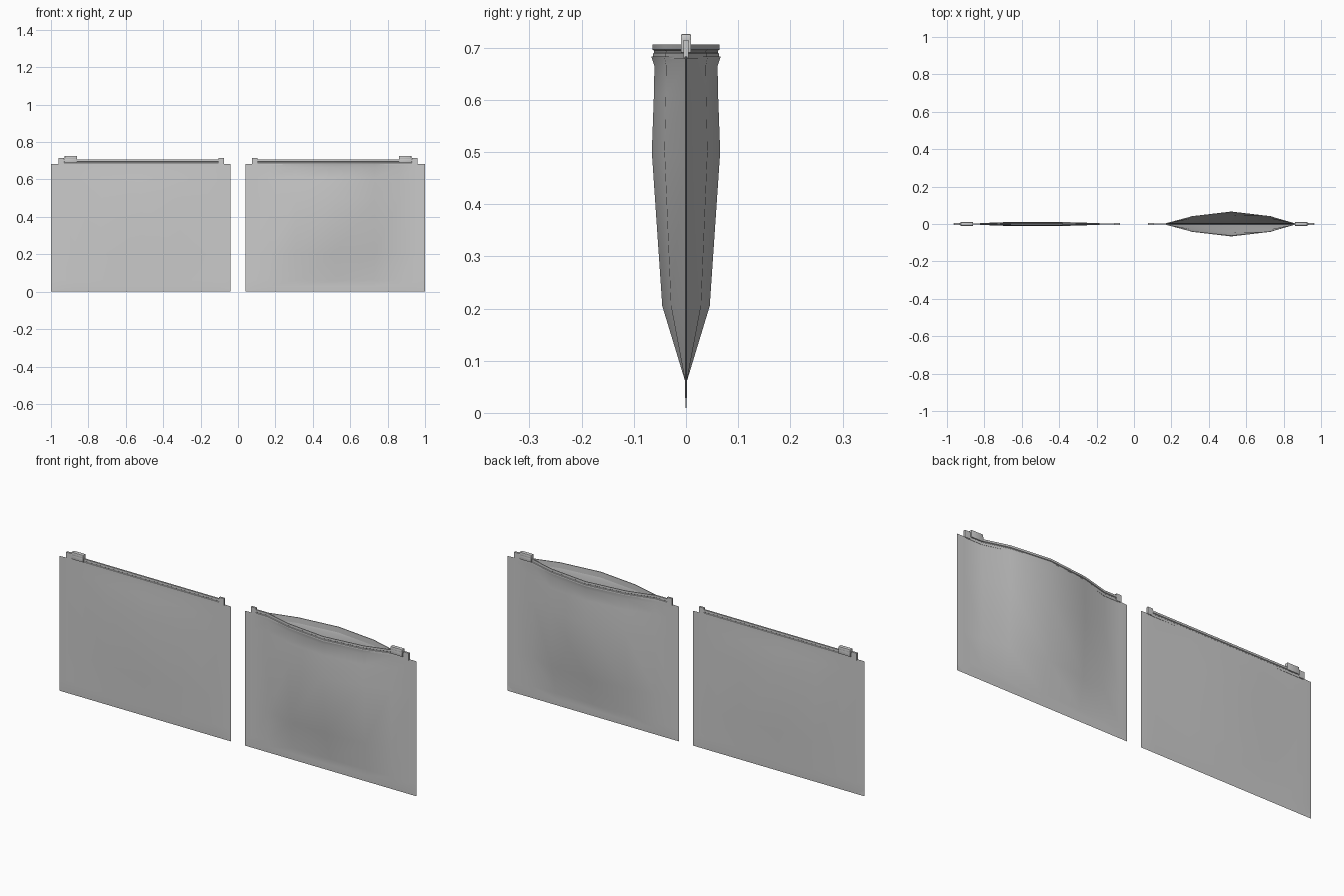
import bpy, bmesh, math

if "Cube" in bpy.data.objects:
    bpy.data.objects.remove(bpy.data.objects["Cube"])


def interp(points, t):
    if t <= points[0][0]:
        return points[0][1]
    for (a, va), (b, vb) in zip(points, points[1:]):
        if t <= b:
            return va + (vb - va) * (t - a) / (b - a)
    return points[-1][1]


def finish(bm, name, angle=30):
    bmesh.ops.remove_doubles(bm, verts=bm.verts, dist=1e-5)
    bmesh.ops.recalc_face_normals(bm, faces=bm.faces)
    me = bpy.data.meshes.new(name)
    bm.to_mesh(me)
    bm.free()
    ob = bpy.data.objects.new(name, me)
    bpy.context.collection.objects.link(ob)
    bpy.context.view_layer.objects.active = ob
    ob.select_set(True)
    bpy.ops.object.shade_smooth_by_angle(angle=math.radians(angle))
    ob.select_set(False)
    return ob


def box(name, x0, x1, y, z0, z1, bevel=0.0):
    bm = bmesh.new()
    bmesh.ops.create_cube(bm, size=1)
    for v in bm.verts:
        v.co = ((x0 + x1) / 2 + v.co.x * (x1 - x0), v.co.y * 2 * y,
                (z0 + z1) / 2 + v.co.z * (z1 - z0))
    if bevel:
        bmesh.ops.bevel(bm, geom=bm.edges[:], offset=bevel, segments=2,
                        affect='EDGES', profile=0.5)
    return finish(bm, name)


def grid_faces(bm, rows, close=False):
    for a, b in zip(rows, rows[1:]):
        n = len(a)
        for i in range(n if close else n - 1):
            j = (i + 1) % n
            bm.faces.new((a[i], a[j], b[j], b[i]))


def bag_walls(name, m, cols, levels, gap):
    # front and back sheets, welded at the sides and bottom
    xs = [0.04, 0.08] + [c[0] for c in cols] + [0.96, 1.0]
    bm = bmesh.new()
    for s in (-1, 1):
        rows = []
        for z, depth in levels:
            row = []
            for x in xs:
                edge = x in (0.04, 1.0) or z == 0
                y = 0 if edge else gap + depth * interp(cols, x)
                row.append(bm.verts.new((m * x, s * y, z)))
            rows.append(row)
        grid_faces(bm, rows)
    return finish(bm, name, 50)


def zip_track(name, m, s, cols, depth):
    # ridged track swept along the mouth
    section = [(0.0003, 0.678), (0.003, 0.678), (0.003, 0.689), (0.001, 0.691),
               (0.001, 0.694), (0.004, 0.696), (0.004, 0.706), (0.0003, 0.706)]
    xs = [0.08] + [c[0] for c in cols] + [0.955]
    bm = bmesh.new()
    rows = [[bm.verts.new((m * x, s * (depth * interp(cols, x) + o), z))
             for o, z in section] for x in xs]
    grid_faces(bm, rows, True)
    bm.faces.new(rows[0])
    bm.faces.new(rows[-1])
    return finish(bm, name)


# across-width and up-height bulge of each pouch
OPEN_COLS = [(0.17, 0), (0.31, 0.62), (0.52, 1), (0.73, 0.62), (0.86, 0)]
OPEN_LEVELS = [(0, 0), (0.03, 0), (0.06, 0), (0.205, 0.044), (0.5, 0.064),
               (0.61, 0.060), (0.665, 0.059), (0.683, 0.065)]
SHUT_COLS = [(0.12, 0), (0.31, 0.75), (0.52, 1), (0.73, 0.75), (0.87, 0)]
SHUT_LEVELS = [(0, 0), (0.03, 0), (0.06, 0), (0.205, 0.007), (0.5, 0.010),
               (0.61, 0.006), (0.665, 0.003), (0.683, 0.003)]

for label, m, cols, levels, mouth in (
        ("closed", -1, SHUT_COLS, SHUT_LEVELS, 0.0),
        ("open", 1, OPEN_COLS, OPEN_LEVELS, 0.060)):
    bag_walls(label + "_pouch", m, cols, levels, 0.0015)
    for side, s in (("front", -1), ("back", 1)):
        zip_track(f"{label}_zip_track_{side}", m, s, cols, mouth)
    # end stops
    for i, (a, b) in enumerate(((0.075, 0.103), (0.93, 0.96))):
        box(f"{label}_end_stop_{i}", m * a if m > 0 else -b,
            b if m > 0 else -a, 0.005, 0.68, 0.715)
    # slider: two cheeks and a top bridge
    x0, x1 = sorted((m * 0.86, m * 0.927))
    box(label + "_slider_top", x0, x1, 0.010, 0.707, 0.726, 0.003)
    for side, s in (("front", -1), ("back", 1)):
        cheek = box(f"{label}_slider_{side}", x0, x1, 0.003, 0.69, 0.715, 0.001)
        cheek.location.y = s * 0.007
